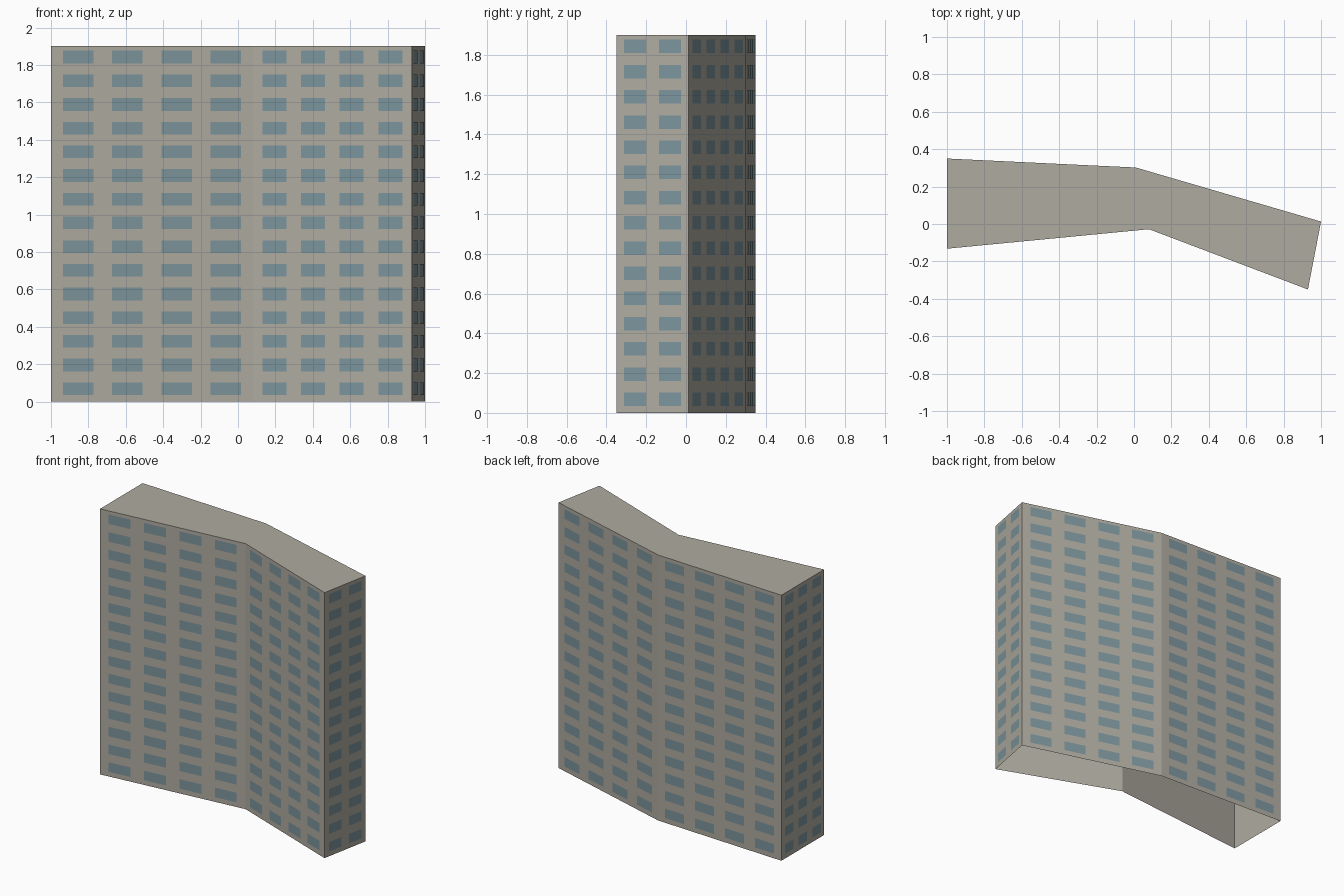
import bpy
import bmesh
from mathutils import Vector

cube = bpy.data.objects.get("Cube")
if cube:
    bpy.data.objects.remove(cube)

HEIGHT = 1.9
FLOORS = 15
OFFSET = 0.002   # how far the panes stand off the wall

# Footprint corners, counter-clockwise from above, and windows on the wall after each corner
FOOTPRINT = [(-1, -0.132), (0.08, -0.028), (0.93, -0.35),
             (1, 0.013), (0.01, 0.302), (-1, 0.35)]
WINDOWS = [4, 4, 2, 4, 4, 3]


def make_material(name, color):
    mat = bpy.data.materials.new(name)
    mat.use_nodes = True
    mat.diffuse_color = color
    bsdf = next(n for n in mat.node_tree.nodes if n.type == 'BSDF_PRINCIPLED')
    bsdf.inputs["Base Color"].default_value = color
    bsdf.inputs["Roughness"].default_value = 0.9
    return mat


def make_object(name, bm, mat):
    mesh = bpy.data.meshes.new(name)
    bm.to_mesh(mesh)
    bm.free()
    mesh.materials.append(mat)
    obj = bpy.data.objects.new(name, mesh)
    bpy.context.collection.objects.link(obj)
    return obj


concrete = make_material("warm grey concrete", (0.43, 0.41, 0.355, 1))
glass = make_material("blue grey glass", (0.20, 0.30, 0.335, 1))

# Walls and roof, open underneath
bm = bmesh.new()
base = [bm.verts.new((x, y, 0)) for x, y in FOOTPRINT]
top = [bm.verts.new((x, y, HEIGHT)) for x, y in FOOTPRINT]
for i in range(len(base)):
    j = (i + 1) % len(base)
    bm.faces.new((base[i], base[j], top[j], top[i]))
bm.faces.new(top)
make_object("building_shell", bm, concrete)


# Grid of window panes on one wall
def add_windows(bm, start, end, count):
    along = end - start
    out = Vector((along.y, -along.x, 0)).normalized() * OFFSET
    pitch = 0.972 / count
    width = 0.604 / count
    first = (1 - pitch * (count - 1) - width) / 2
    storey = HEIGHT / FLOORS
    for floor in range(FLOORS):
        low = Vector((0, 0, (floor + 0.275) * storey))
        high = Vector((0, 0, (floor + 0.81) * storey))
        for column in range(count):
            left = start + along * (first + column * pitch) + out
            right = left + along * width
            corners = (left + low, right + low, right + high, left + high)
            bm.faces.new([bm.verts.new(c) for c in corners])


names = ["front_left", "front_right", "right_end", "back_right", "back_left", "left_end"]
# Names use the model's own sides: its left is +x
names = [n.replace("left", "side").replace("right", "left").replace("side", "right")
         for n in names]
corners = [Vector((x, y, 0)) for x, y in FOOTPRINT]
for i, (name, count) in enumerate(zip(names, WINDOWS)):
    bm = bmesh.new()
    add_windows(bm, corners[i], corners[(i + 1) % len(corners)], count)
    make_object(name + "_windows", bm, glass)
